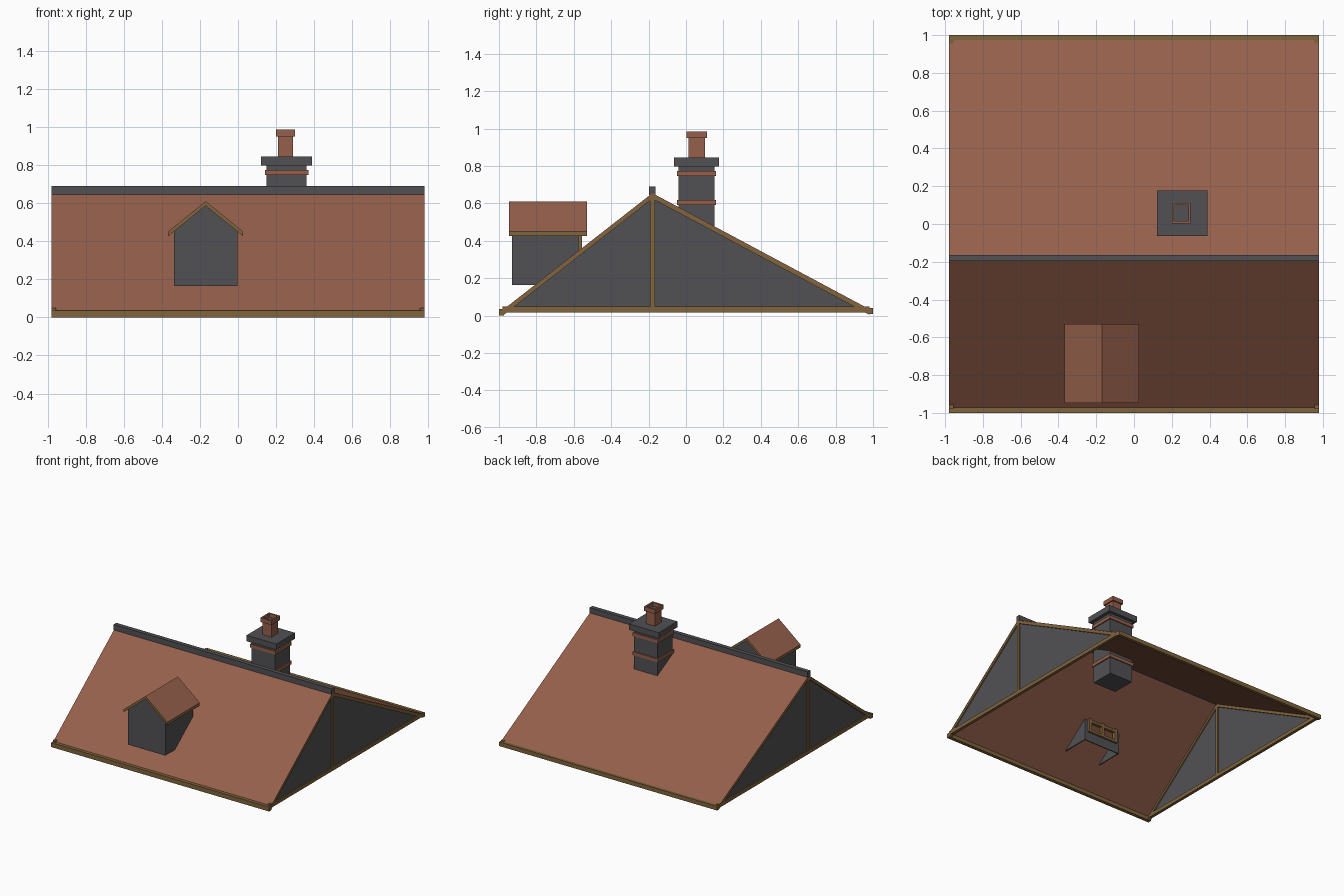
import bpy, bmesh
from mathutils import Vector

if "Cube" in bpy.data.objects:
    bpy.data.objects.remove(bpy.data.objects["Cube"])


def mat(name, rgb):
    m = bpy.data.materials.new(name)
    m.diffuse_color = (*rgb, 1)
    m.use_nodes = True
    m.node_tree.nodes["Principled BSDF"].inputs["Base Color"].default_value = m.diffuse_color
    return m


TILE = mat("terracotta", (0.30, 0.115, 0.070))
GREY = mat("slate grey", (0.083, 0.083, 0.090))
WOOD = mat("timber brown", (0.215, 0.128, 0.045))


def finish(name, bm, *mats):
    bmesh.ops.recalc_face_normals(bm, faces=bm.faces)
    me = bpy.data.meshes.new(name)
    bm.to_mesh(me)
    bm.free()
    for m in mats:
        me.materials.append(m)
    ob = bpy.data.objects.new(name, me)
    bpy.context.collection.objects.link(ob)
    return ob


def prism(name, pts, axis, a, b, m):
    """Extrude a 2D outline (y,z for axis x; x,z for axis y) from a to b."""
    bm = bmesh.new()
    put = (lambda p: (a, p[0], p[1])) if axis == 'x' else (lambda p: (p[0], a, p[1]))
    f = bm.faces.new([bm.verts.new(put(p)) for p in pts])
    ext = bmesh.ops.extrude_face_region(bm, geom=[f])
    d = Vector((b - a, 0, 0)) if axis == 'x' else Vector((0, b - a, 0))
    bmesh.ops.translate(bm, vec=d, verts=[v for v in ext['geom'] if isinstance(v, bmesh.types.BMVert)])
    return finish(name, bm, m)


def box(name, x, y, z, m):
    return prism(name, [(x[0], z[0]), (x[1], z[0]), (x[1], z[1]), (x[0], z[1])], 'y', y[0], y[1], m)


def chevron(left, top, right, hi, lo):
    """Inverted V outline lying between depths hi and lo under the roof line."""
    up = [(p[0], p[1] - hi) for p in (left, top, right)]
    dn = [(p[0], p[1] - lo) for p in (right, top, left)]
    return up + dn


# Main roof skin
F, R, B = (-0.98, 0.03), (-0.18, 0.655), (0.98, 0.035)
W = 0.98
prism("roof_tiles", chevron(F, R, B, 0, 0.006), 'x', -W, W, TILE)
box("ridge_cap", (-W, W), (-0.197, -0.163), (0.645, 0.69), GREY)

# Gable ends with timber framing
for side, s in (("left", -1), ("right", 1)):
    a, b = s * 0.955, s * 0.979
    prism(side + "_gable_wall", [(-0.96, 0.025), (-0.18, 0.64), (0.96, 0.025)], 'x', s * 0.965, s * 0.97, GREY)
    prism(side + "_rafters", chevron(F, R, B, 0.006, 0.03), 'x', a, b, WOOD)
    xs = (min(a, b), max(a, b))
    box(side + "_gable_post", xs, (-0.193, -0.167), (0.03, 0.635), WOOD)
    box(side + "_tie_beam", xs, (-0.98, 0.98), (0.018, 0.048), WOOD)

# Eave beams
box("front_eave_beam", (-W, W), (-1.0, -0.972), (0.0, 0.036), WOOD)
box("back_eave_beam", (-W, W), (0.975, 1.0), (0.008, 0.042), WOOD)

# Chimney, from the stack up to the pot
cx, cy = 0.255, 0.057


def block(name, hx, hy, z0, z1, m):
    return box(name, (cx - hx, cx + hx), (cy - hy, cy + hy), (z0, z1), m)


block("chimney_stack", 0.105, 0.096, 0.28, 0.81, GREY)
for i, z in enumerate((0.43, 0.605, 0.76)):
    block(f"chimney_band_{i + 1}", 0.114, 0.104, z - 0.014, z + 0.014, TILE)
block("chimney_cap", 0.134, 0.12, 0.797, 0.845, GREY)
cx = 0.25
block("chimney_pot", 0.04, 0.044, 0.84, 0.953, TILE)
rim = block("chimney_pot_rim", 0.05, 0.055, 0.95, 0.985, TILE)

# Hollow out the pot rim, with a grey floor
bm = bmesh.new()
bm.from_mesh(rim.data)
top = max(bm.faces, key=lambda f: f.calc_center_median().z)
bmesh.ops.inset_individual(bm, faces=[top], thickness=0.018)
floor = bmesh.ops.extrude_discrete_faces(bm, faces=[top])['faces'][0]
bmesh.ops.translate(bm, vec=(0, 0, -0.03), verts=floor.verts)
floor.material_index = 1
bm.to_mesh(rim.data)
bm.free()
rim.data.materials.append(GREY)

# Dormer roof: tile skin over timber boards
dx = -0.17
L, T, E = (dx - 0.197, 0.45), (dx, 0.61), (dx + 0.197, 0.45)
prism("dormer_tiles", chevron(L, T, E, 0, 0.004), 'y', -0.947, -0.53, TILE)
prism("dormer_roof_boards", chevron(L, T, E, 0.004, 0.024), 'y', -0.947, -0.53, WOOD)

# Dormer walls, open underneath
h = 0.167
z0, ze, zt = 0.165, 0.452, 0.588
prism("dormer_front_wall", [(dx - h, z0), (dx + h, z0), (dx + h, ze), (dx, zt), (dx - h, ze)],
      'y', -0.93, -0.92, GREY)
for side, s in (("left", -1), ("right", 1)):
    xs = sorted((dx + s * h, dx + s * (h - 0.008)))
    box(f"dormer_{side}_cheek", xs, (-0.93, -0.575), (z0, ze), GREY)
    xs = sorted((dx + s * h, dx + s * 0.125))
    box(f"dormer_{side}_pier", xs, (-0.583, -0.575), (z0, 0.43), GREY)

# Inner end wall with its window frame
box("dormer_sill_wall", (dx - h, dx + h), (-0.583, -0.575), (z0, 0.25), GREY)
prism("dormer_back_gable", [(dx - h, 0.42), (dx + h, 0.42), (dx + h, ze), (dx, zt), (dx - h, ze)],
      'y', -0.583, -0.575, GREY)
for i, x in enumerate((-0.125, 0, 0.125)):
    box(f"window_upright_{i + 1}", (dx + x - 0.012, dx + x + 0.012), (-0.585, -0.557), (0.24, 0.43), WOOD)
for i, z in enumerate((0.25, 0.335, 0.42)):
    box(f"window_rail_{i + 1}", (dx - 0.137, dx + 0.137), (-0.583, -0.559), (z - 0.01, z + 0.01), WOOD)
